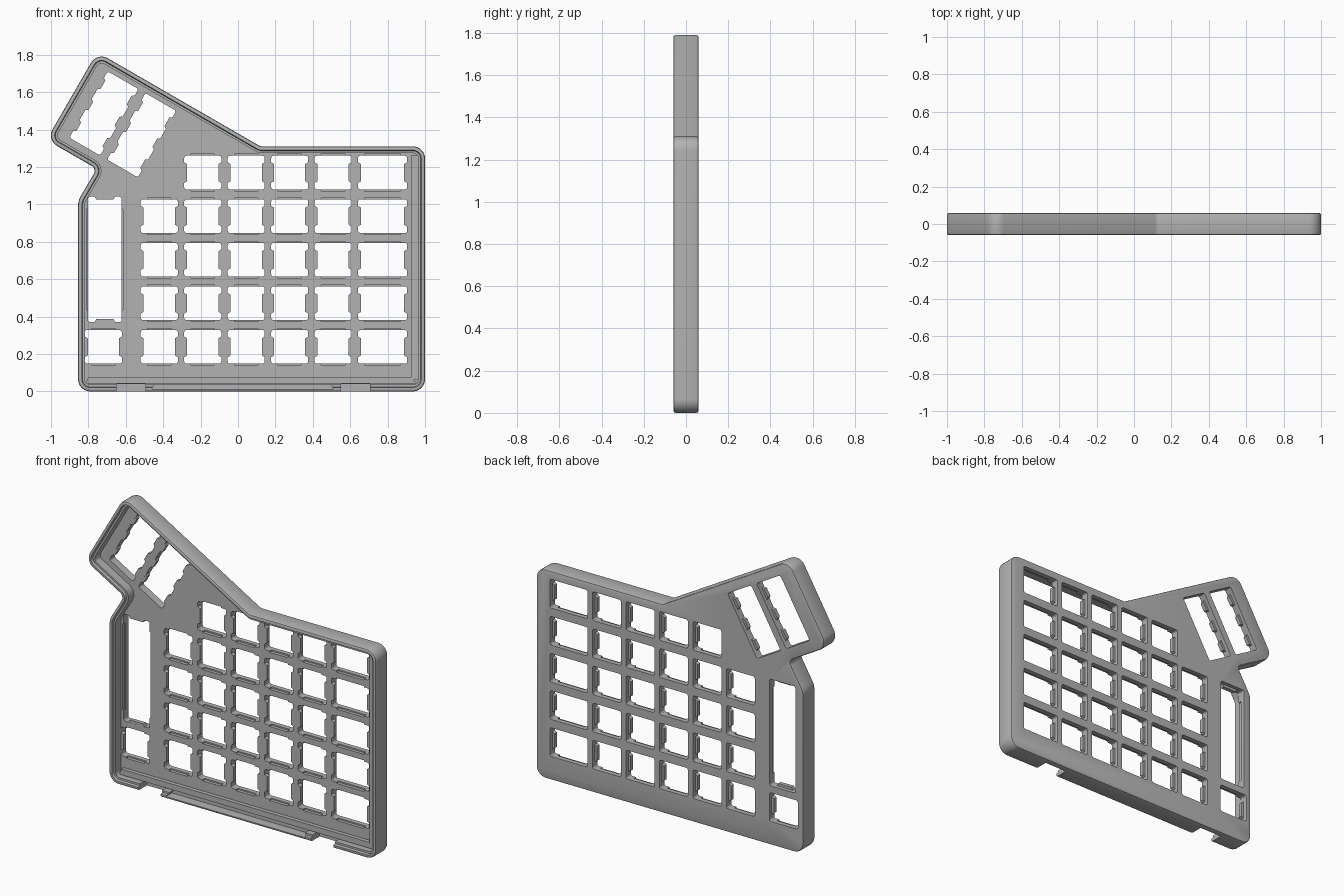
import bpy, bmesh, math
from mathutils import Vector

if "Cube" in bpy.data.objects:
    bpy.data.objects.remove(bpy.data.objects["Cube"], do_unlink=True)

grey = bpy.data.materials.new("case_grey")
grey.use_nodes = True
grey.diffuse_color = (0.45, 0.45, 0.45, 1)
grey.node_tree.nodes["Principled BSDF"].inputs["Base Color"].default_value = (0.45, 0.45, 0.45, 1)


def rounded(corners, inset=0.0, steps=8):
    """Inset a counter-clockwise outline of (x, z, radius) and round its corners."""
    out, count = [], len(corners)
    for i, (x, z, r) in enumerate(corners):
        p = Vector((x, z))
        a = (p - Vector(corners[i - 1][:2])).normalized()
        b = (Vector(corners[(i + 1) % count][:2]) - p).normalized()
        n1, n2 = Vector((-a.y, a.x)), Vector((-b.y, b.x))
        side = 1 if a.cross(b) > 0 else -1
        mitre = (n1 + n2) / (1 + n1.dot(n2))
        radius = max(r - side * inset, 0.004)
        centre = p + mitre * (inset + side * radius)
        for k in range(steps + 1):
            n = n1.lerp(n2, k / steps).normalized()
            out.append(centre - n * radius * side)
    return out


def loft(bm, rings):
    """Join matching (outline, y) rings and close both ends."""
    loops = [[bm.verts.new((p[0], y, p[1])) for p in pts] for pts, y in rings]
    for low, high in zip(loops, loops[1:]):
        for i in range(len(low)):
            j = (i + 1) % len(low)
            bm.faces.new((low[i], low[j], high[j], high[i]))
    bm.faces.new(loops[0])
    bm.faces.new(loops[-1])


def prism(bm, pts, y0, y1):
    loft(bm, [(pts, y0), (pts, y1)])


def finish(name, bm):
    bmesh.ops.recalc_face_normals(bm, faces=bm.faces)
    mesh = bpy.data.meshes.new(name)
    bm.to_mesh(mesh)
    bm.free()
    mesh.materials.append(grey)
    obj = bpy.data.objects.new(name, mesh)
    bpy.context.collection.objects.link(obj)
    return obj


def activate(obj):
    bpy.ops.object.select_all(action="DESELECT")
    obj.select_set(True)
    bpy.context.view_layer.objects.active = obj


def cut(obj, cutter):
    cutter.hide_render = True
    mod = obj.modifiers.new("cut", "BOOLEAN")
    mod.operation, mod.solver, mod.object = "DIFFERENCE", "EXACT", cutter
    activate(obj)
    bpy.ops.object.modifier_apply(modifier=mod.name)
    bpy.data.objects.remove(cutter, do_unlink=True)


def place(pts, cx, cz, angle):
    c, s = math.cos(angle), math.sin(angle)
    return [(cx + x * c - z * s, cz + x * s + z * c) for x, z in pts]


def rect(w, h, r=0.0):
    box = [(-w / 2, -h / 2), (w / 2, -h / 2), (w / 2, h / 2), (-w / 2, h / 2)]
    return rounded([(x, z, r) for x, z in box], steps=3) if r else box


# Case tray: chamfered rim, stepped inner ledge and floor plate
outline = [(-0.855, 0, 0.065), (1, 0, 0.065), (1, 1.31, 0.065), (0.12, 1.31, 0.03),
           (-0.753, 1.814, 0.065), (-1.024, 1.345, 0.065), (-0.755, 1.19, 0.03),
           (-0.855, 1.02, 0.1)]
FLOOR, BACK = 0.01, 0.06
steps = [(0.012, BACK), (0.003, 0.057), (0, 0.048), (0, -0.048), (0.003, -0.057), (0.01, -0.06),
         (0.02, -0.06), (0.024, -0.045), (0.036, -0.045), (0.036, FLOOR)]
bm = bmesh.new()
loft(bm, [(rounded(outline, d), y) for d, y in steps])
tray = finish("case_tray", bm)

# Key openings: x, z, width, height, angle
PITCH, W, H = 0.2325, 0.198, 0.18
keys = []
for row in range(5):
    z = 0.238 + row * 0.233
    for col in range(1 if row == 4 else 0, 5):
        keys.append((-0.421 + col * PITCH, z, W, H, 0))
    keys.append((0.773, z, 0.262, H, 0))
keys.append((-0.72, 0.238, W, H, 0))
keys.append((-0.712, 0.706, 0.67, H, math.pi / 2))
tilt = math.radians(-30)
thumbs = [(-0.616 + u * math.cos(tilt), 1.428 + u * math.sin(tilt), 0.19, 0.41, tilt)
          for u in (-0.1165, 0.1165)]

holes, clips, tabs = bmesh.new(), bmesh.new(), bmesh.new()
for x, z, w, h, a in keys + thumbs:
    prism(holes, place(rect(w, h, 0.012), x, z, a), 0, 0.1)


def tab(x, z, w, a, along, length, deep):
    """Sloped locating tabs on both side edges of an opening."""
    for side in (-1, 1):
        e = side * (w / 2 + 0.004)
        i = side * (w / 2 - deep)
        pts = [(e, along - length / 2), (i, along - length / 2 + 0.012),
               (i, along + length / 2 - 0.012), (e, along + length / 2)]
        prism(tabs, place(pts, x, z, a), FLOOR + 0.0005, 0.036)


for x, z, w, h, a in keys:
    tab(x, z, w, a, 0, 0.115, 0.016)
    # Shallow clip recesses above and below the opening
    prism(clips, place(rect(min(w - 0.07, 0.54), h + 0.016), x, z, a), 0, 0.03)
for x, z, w, h, a in thumbs:
    for along in (-0.13, 0, 0.13):
        tab(x, z, w, a, along, 0.075, 0.014)

cut(tray, finish("opening_cutter", holes))
cut(tray, finish("clip_cutter", clips))

# Gaps in the bottom wall and the long pocket between them
gaps = bmesh.new()
for x0, x1 in ((-0.65, -0.495), (0.55, 0.705)):
    prism(gaps, [(x0, -0.02), (x1, -0.02), (x1, 0.04), (x0, 0.04)], -0.1, 0.025)
prism(gaps, [(-0.46, 0.013), (0.51, 0.013), (0.49, 0.046), (-0.44, 0.046)], -0.1, 0)
cut(tray, finish("gap_cutter", gaps))

# Raised ledge along the bottom of the floor
bm = bmesh.new()
prism(bm, [(-0.815, 0.041), (0.96, 0.041), (0.92, 0.077), (-0.8, 0.077)], -0.015, 0.014)
ledge = finish("bottom_ledge", bm)

# Strip beside the right column
bm = bmesh.new()
prism(bm, [(0.925, 0.06), (0.968, 0.06), (0.968, 1.26), (0.925, 1.26)], -0.015, 0.014)
strip = finish("side_ledge", bm)

tab_obj = finish("switch_tabs", tabs)

activate(tray)
bpy.ops.object.shade_smooth_by_angle(angle=math.radians(30))
